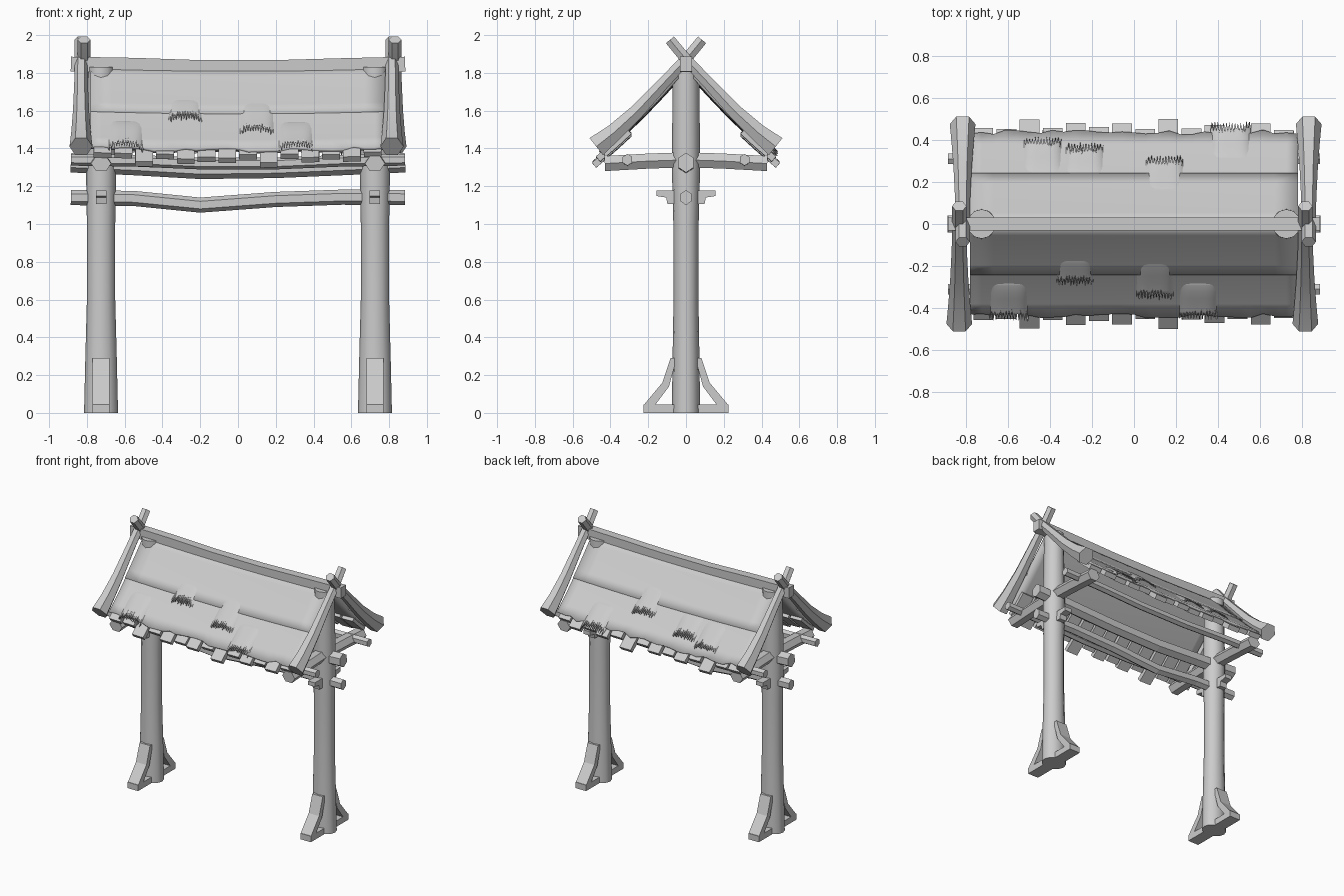
import bpy, bmesh, math, random
from mathutils import Vector

random.seed(4)
if "Cube" in bpy.data.objects:
    bpy.data.objects.remove(bpy.data.objects["Cube"])

GREY = (0.6, 0.6, 0.6, 1)
mat = bpy.data.materials.new("plain grey")
mat.use_nodes = True
mat.diffuse_color = GREY
mat.node_tree.nodes["Principled BSDF"].inputs["Base Color"].default_value = GREY
X, Y, Z = Vector((1, 0, 0)), Vector((0, 1, 0)), Vector((0, 0, 1))


def finish(name, bm, smooth=None, thickness=0):
    bmesh.ops.recalc_face_normals(bm, faces=bm.faces)
    mesh = bpy.data.meshes.new(name)
    bm.to_mesh(mesh)
    bm.free()
    mesh.materials.append(mat)
    ob = bpy.data.objects.new(name, mesh)
    bpy.context.collection.objects.link(ob)
    if thickness:
        mod = ob.modifiers.new("thickness", "SOLIDIFY")
        mod.thickness, mod.offset = thickness, 0
    if smooth:
        bpy.ops.object.select_all(action="DESELECT")
        ob.select_set(True)
        bpy.context.view_layer.objects.active = ob
        bpy.ops.object.shade_smooth_by_angle(angle=math.radians(smooth))
    return ob


def tube(name, points, radii, ref, sides=6, smooth=None, turn=0.0):
    """Closed beam along a path; each radius is (across, along ref)."""
    bm = bmesh.new()
    pts = [Vector(p) for p in points]
    rings = []
    for i, p in enumerate(pts):
        t = (pts[min(i + 1, len(pts) - 1)] - pts[max(i - 1, 0)]).normalized()
        a = ref.cross(t).normalized()
        b = t.cross(a)
        ra, rb = radii[i]
        angles = [turn + math.tau * k / sides for k in range(sides)]
        rings.append([bm.verts.new(p + a * ra * math.cos(w) + b * rb * math.sin(w)) for w in angles])
    for r, q in zip(rings, rings[1:]):
        for k in range(sides):
            bm.faces.new((r[k], r[(k + 1) % sides], q[(k + 1) % sides], q[k]))
    bm.faces.new(rings[0])
    bm.faces.new(rings[-1])
    return finish(name, bm, smooth)


def extrude_profile(name, outline, x, half):
    """Side outline in y and z, extruded across x."""
    bm = bmesh.new()
    face = bm.faces.new([bm.verts.new((x - half, y, z)) for y, z in outline])
    new = bmesh.ops.extrude_face_region(bm, geom=[face])["geom"]
    bmesh.ops.translate(bm, vec=X * 2 * half, verts=[v for v in new if isinstance(v, bmesh.types.BMVert)])
    return finish(name, bm)


def roof_z(x, y):
    s = y - 0.03
    return 1.80 - 1.15 * s + 0.375 * s * s - 0.012 * (1 - (x / 0.77) ** 2)


def sheet(name, x0, x1, y0, y1, cols, rows, side, lift, thickness, edge=None, smooth=None):
    """Curved sheet following the roof; lift(u, v) raises it, edge(i) varies its lower rim."""
    bm = bmesh.new()
    grid = []
    for i in range(cols + 1):
        u = i / cols
        x = x0 + (x1 - x0) * u
        low = y1 + (edge(i) if edge else 0)
        line = []
        for j in range(rows + 1):
            v = j / rows
            y = y0 + ((low if j == rows else y1) - y0) * v
            line.append(bm.verts.new((x, side * y, roof_z(x, y) + lift(u, v))))
        grid.append(line)
    for a, b in zip(grid, grid[1:]):
        for j in range(rows):
            bm.faces.new((a[j], b[j], b[j + 1], a[j + 1]))
    return finish(name, bm, smooth, thickness)


# Posts, feet, wedges, cross beams and rafters at each end
for sx, end in ((-1, "right"), (1, "left")):
    px = sx * 0.725
    tube(end + "_post", [(px, 0, z) for z in (0, 0.3, 0.6, 1.0, 1.3, 1.83)],
         [(0.09, 0.075), (0.083, 0.071), (0.075, 0.066), (0.075, 0.067), (0.08, 0.075), (0.068, 0.07)],
         Y, 12, 40)
    tube(end + "_cross_beam", [(px, y, z) for y, z in ((-0.43, 1.32), (-0.2, 1.333), (0, 1.34), (0.2, 1.333), (0.43, 1.32))],
         [(0.053, 0.046)] * 5, Z)
    extrude_profile(end + "_wedge", [(-0.155, 1.178), (0.155, 1.178), (0.155, 1.148), (0.105, 1.14), (0.098, 1.105),
                                     (-0.098, 1.105), (-0.105, 1.14), (-0.155, 1.148)], px, 0.028)
    for sy, face in ((-1, "front"), (1, "back")):
        part = end + "_" + face
        extrude_profile(part + "_foot_base", [(sy * y, z) for y, z in ((0.03, 0), (0.225, 0), (0.225, 0.045), (0.03, 0.045))],
                        px, 0.044)
        strut = [(0.225, 0.04), (0.125, 0.16), (0.082, 0.29), (0.05, 0.29), (0.06, 0.25), (0.09, 0.14), (0.165, 0.04)]
        extrude_profile(part + "_foot_strut", [(sy * y, z) for y, z in strut], px, 0.044)
        path = [(-0.085, 1.975), (0.0, 1.872), (0.12, 1.745), (0.26, 1.595), (0.38, 1.485), (0.475, 1.41)]
        shift = sx * (0.823 + (0.008 if sy * sx > 0 else -0.008))
        tube(part + "_rafter", [(shift, sy * y, z) for y, z in path],
             [(0.032, 0.034), (0.033, 0.034), (0.036, 0.036), (0.044, 0.043), (0.053, 0.052), (0.066, 0.061)],
             X, 6, 25, math.pi / 6)

# Long beams between the posts
spans = (-0.885, -0.55, -0.2, 0.2, 0.55, 0.885)
tube("tie_beam", [(x, 0, z) for x, z in zip(spans, (1.14, 1.135, 1.10, 1.13, 1.142, 1.14))],
     [(0.034, 0.04)] * 6, Z, 6, None, math.pi / 6)
tube("main_beam", [(x, 0, z) for x, z in zip(spans, (1.325, 1.31, 1.29, 1.295, 1.31, 1.325))],
     [(0.046, 0.052)] * 6, Z, 6, None, math.pi / 6)
for sy, face in ((-1, "front"), (1, "back")):
    tube(face + "_purlin", [(x, sy * 0.31, z) for x, z in zip(spans, (1.34, 1.335, 1.32, 1.32, 1.335, 1.34))],
         [(0.029, 0.031)] * 6, Z, 6, None, math.pi / 6)
tube("ridge_beam", [(x, 0, z) for x, z in zip(spans, (1.846, 1.84, 1.828, 1.828, 1.838, 1.846))],
     [(0.044, 0.056)] * 6, Z, 4, None, math.pi / 4)

# Roof layers and ragged eave boards
tab_ends = (0.445, 0.44, 0.485, 0.445, 0.468, 0.45, 0.466, 0.44, 0.487, 0.442, 0.46, 0.44, 0.466, 0.435)
for sy, face in ((-1, "front"), (1, "back")):
    sheet(face + "_lower_roof", -0.78, 0.78, 0.0, 0.425, 28, 8, sy, lambda u, v: 0, 0.025,
          lambda i: random.uniform(-0.008, 0.015), 30)
    sheet(face + "_upper_roof", -0.78, 0.78, 0.0, 0.235, 14, 5, sy, lambda u, v: 0.006 + 0.006 * v, 0.02, None, 30)
    for k, low in enumerate(tab_ends):
        x = -0.77 + k * 0.11
        sheet(face + "_eave_board", x + 0.006, x + 0.1, 0.3, low, 1, 2, sy,
              lambda u, v: -0.022 - 0.004 * (k % 3), 0.035)


# Raised thatch tufts with frayed lower rims
def tuft_lift(u, v):
    round_top = min(1, 4 * v) * (1 - abs(2 * u - 1) ** 4)
    return 0.004 + 0.034 * round_top * (0.5 + 0.5 * v)


def fray(i):
    return random.uniform(0.0, 0.012) if i % 2 else random.uniform(-0.045, -0.025)


tufts = [(-1, -0.595, 0.26, 0.45), (-1, -0.28, 0.14, 0.285), (-1, 0.1, 0.14, 0.35), (-1, 0.305, 0.26, 0.445),
         (1, -0.435, 0.22, 0.405), (1, -0.235, 0.21, 0.375), (1, 0.145, 0.12, 0.315), (1, 0.46, 0.29, 0.475)]
for sy, x, top, low in tufts:
    sheet("thatch_tuft", x - 0.095, x + 0.095, top, low, 28, 6, sy, tuft_lift, 0.006, fray, 40)
